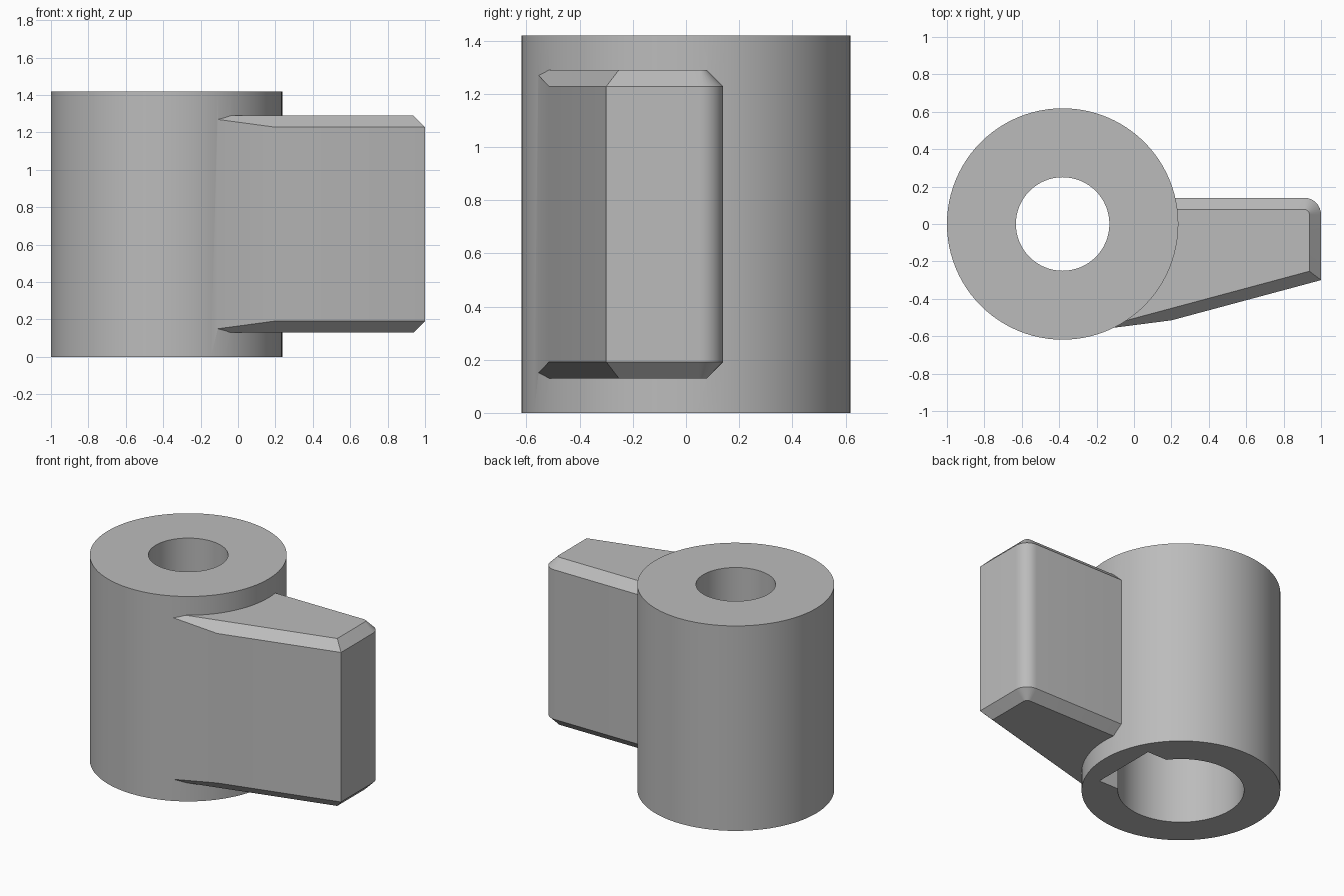
import bpy, bmesh, math
from mathutils import Vector

if "Cube" in bpy.data.objects:
    bpy.data.objects.remove(bpy.data.objects["Cube"], do_unlink=True)

HUB_X, HUB_R, HEIGHT = -0.3815, 0.6185, 1.42
BORE_R, SOCKET_R, SOCKET_DEPTH = 0.25, 0.393, 0.8
CHAMFER = 0.062

grey = bpy.data.materials.new("plain grey")
grey.use_nodes = True
colour = (0.5, 0.5, 0.5, 1)
grey.diffuse_color = colour
grey.node_tree.nodes["Principled BSDF"].inputs["Base Color"].default_value = colour


def cylinder(name, radius, z0, z1, sides=96):
    bpy.ops.mesh.primitive_cylinder_add(vertices=sides, radius=radius, depth=z1 - z0,
                                        location=(HUB_X, 0, (z0 + z1) / 2))
    obj = bpy.context.object
    obj.name = name
    return obj


def combine(target, tool, operation):
    mod = target.modifiers.new(operation, "BOOLEAN")
    mod.object, mod.operation, mod.solver = tool, operation, "EXACT"
    bpy.ops.object.select_all(action="DESELECT")
    bpy.context.view_layer.objects.active = target
    target.select_set(True)
    bpy.ops.object.modifier_apply(modifier=mod.name)
    bpy.data.objects.remove(tool, do_unlink=True)


def wing_outline(inset):
    # Plan of the wing: sloping front, square outer end, rounded back corner
    slope = (0.515 - 0.30) / 0.8

    def front(x):
        return -0.30 - slope * (1 - x) + inset * math.hypot(1, slope)
    end = 1 - inset
    pts = [(-0.2, front(-0.2)), (end, front(end))]
    for i in range(9):
        a = math.pi / 2 * i / 8
        r = 0.09 - inset
        pts.append((0.91 + r * math.cos(a), 0.05 + r * math.sin(a)))
    pts.append((0.15, 0.14 - inset))
    return pts


# Wing: chamfered top and bottom, then trimmed where it meets the hub
bm = bmesh.new()
layers = [(0.13, CHAMFER), (0.13 + CHAMFER, 0), (1.29 - CHAMFER, 0), (1.29, CHAMFER)]
rings = [[bm.verts.new((x, y, z)) for x, y in wing_outline(d)] for z, d in layers]
count = len(rings[0])
for low, high in zip(rings, rings[1:]):
    for i in range(count):
        j = (i + 1) % count
        bm.faces.new((low[i], low[j], high[j], high[i]))
bm.faces.new(rings[0][::-1])
bm.faces.new(rings[-1])
cut = bmesh.ops.bisect_plane(bm, geom=bm.verts[:] + bm.edges[:] + bm.faces[:], dist=1e-5,
                             plane_co=Vector((0.2, -0.515, 0)),
                             plane_no=Vector((0.04, -0.31, 0)).normalized(), clear_outer=True)
bmesh.ops.holes_fill(bm, edges=[e for e in bm.edges if e.is_boundary], sides=0)
bmesh.ops.recalc_face_normals(bm, faces=bm.faces[:])
mesh = bpy.data.meshes.new("wing")
bm.to_mesh(mesh)
bm.free()
wing = bpy.data.objects.new("wing", mesh)
bpy.context.collection.objects.link(wing)

# Hub joined to the wing
body = cylinder("lever_knob", HUB_R, 0, HEIGHT)
combine(body, wing, "UNION")

# Through bore, wider socket from below, and its keyway
combine(body, cylinder("bore_cutter", BORE_R, -0.1, HEIGHT + 0.1, 64), "DIFFERENCE")
combine(body, cylinder("socket_cutter", SOCKET_R, -0.1, SOCKET_DEPTH, 80), "DIFFERENCE")
bpy.ops.mesh.primitive_cube_add(size=1, location=(HUB_X + 0.2325, 0, (SOCKET_DEPTH - 0.1) / 2))
keyway = bpy.context.object
keyway.scale = (0.465, 0.47, SOCKET_DEPTH + 0.1)
bpy.context.view_layer.update()
combine(body, keyway, "DIFFERENCE")

body.data.materials.clear()
body.data.materials.append(grey)
for face in body.data.polygons:
    face.material_index = 0
bpy.ops.object.select_all(action="DESELECT")
body.select_set(True)
bpy.context.view_layer.objects.active = body
bpy.ops.object.shade_smooth_by_angle(angle=math.radians(25))
